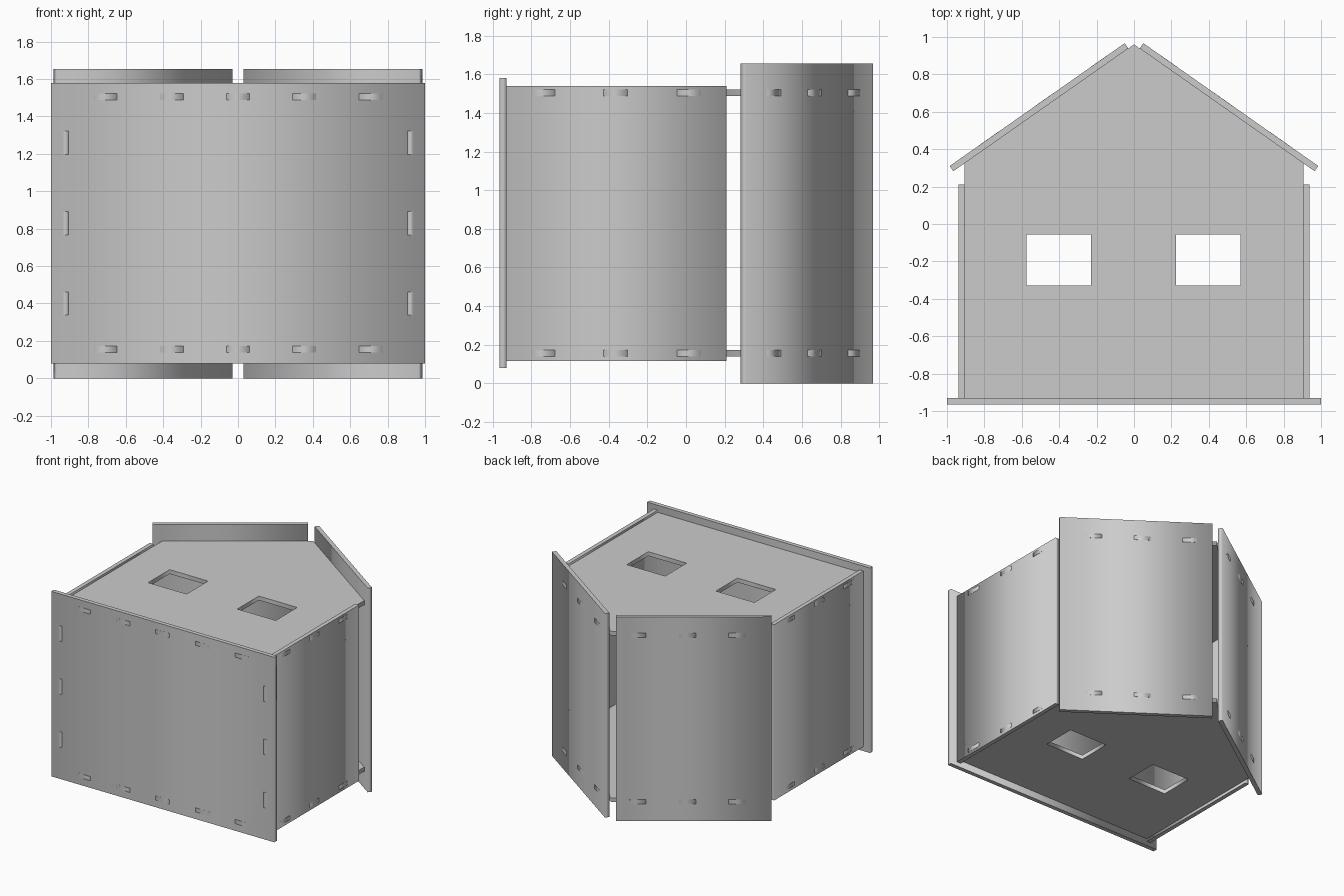
import bpy
from mathutils import Vector

cube = bpy.data.objects.get("Cube")
if cube:
    bpy.data.objects.remove(cube)

# One plain grey for every panel
GREY = (0.6, 0.6, 0.6, 1)
grey = bpy.data.materials.new("panel grey")
grey.use_nodes = True
grey.diffuse_color = GREY
grey.node_tree.nodes["Principled BSDF"].inputs["Base Color"].default_value = GREY

T = 0.034            # sheet thickness
TAB = 0.125          # tab width
PROUD = T + 0.0006   # tabs end just past the sheet they pass through


def sheet(name, loops, z0, z1):
    """Extrude an outline, with any holes, from z0 to z1."""
    curve = bpy.data.curves.new(name, "CURVE")
    curve.dimensions = "2D"
    curve.fill_mode = "BOTH"
    curve.extrude = (z1 - z0) / 2
    for loop in loops:
        spline = curve.splines.new("POLY")
        spline.points.add(len(loop) - 1)
        for point, (x, y) in zip(spline.points, loop):
            point.co = (x, y, 0, 1)
        spline.use_cyclic_u = True
    temp = bpy.data.objects.new(name + " outline", curve)
    bpy.context.collection.objects.link(temp)
    bpy.context.view_layer.update()
    mesh = bpy.data.meshes.new_from_object(
        temp.evaluated_get(bpy.context.evaluated_depsgraph_get()))
    bpy.data.objects.remove(temp)
    mesh.name = name
    mesh.materials.clear()
    mesh.materials.append(grey)
    obj = bpy.data.objects.new(name, mesh)
    obj.location.z = (z0 + z1) / 2
    bpy.context.collection.objects.link(obj)
    return obj


def rect(x0, x1, y0, y1):
    return [(x0, y0), (x1, y0), (x1, y1), (x0, y1)]


def tabbed_edge(a, b, centres):
    """Points from a towards b, with outward tabs at the given distances."""
    a, b = Vector(a), Vector(b)
    along = (b - a).normalized()
    out = Vector((along.y, -along.x)) * PROUD
    points = [a]
    for c in centres:
        s, e = a + along * (c - TAB / 2), a + along * (c + TAB / 2)
        points += [s, s + out, e + out, e]
    return points


# Gable outline: floor, wall and roof edges, half mirrored
W, FLOOR, EAVE, PEAK = 0.905, -0.93, 0.325, 0.96
right = (tabbed_edge((0, FLOOR), (W, FLOOR), (0.355, 0.71))
         + tabbed_edge((W, FLOOR), (W, EAVE), (0.19, 0.565, 0.945))
         + tabbed_edge((W, EAVE), (0, PEAK), (0.18, 0.545, 0.91)))
middle = [(-TAB / 2, FLOOR), (-TAB / 2, FLOOR - PROUD),
          (TAB / 2, FLOOR - PROUD), (TAB / 2, FLOOR)]
left = [(-x, y) for x, y in reversed(right[1:])]
outline = middle + right[1:] + [(0, PEAK)] + left
windows = [rect(-0.575, -0.23, -0.33, -0.055), rect(0.225, 0.57, -0.33, -0.055)]
for name, z in (("lower_gable_wall", 0.138), ("upper_gable_wall", 1.488)):
    sheet(name, [outline] + windows, z, z + T)

# Floor panel
sheet("floor_panel", [rect(-1, 1, FLOOR - T, FLOOR)], 0.08, 1.58)

# Side walls with floor tabs, and roof panels
slope = Vector((W, EAVE - PEAK)).normalized()
normal = Vector((-slope.y, slope.x))
top = Vector((0, PEAK)) + slope * 0.037
eave = Vector((0, PEAK)) + slope * 1.18
roof = [top, eave, eave + normal * T, top + normal * T]
for name, s in (("left", 1), ("right", -1)):
    sheet(name + "_wall", [rect(s * W, s * (W + T), FLOOR, 0.21)], 0.115, 1.54)
    for i, z in enumerate((0.4, 0.83, 1.26)):
        sheet(f"{name}_floor_tab_{i + 1}",
              [rect(s * W, s * (W + T), FLOOR - PROUD, FLOOR)],
              z - TAB / 2, z + TAB / 2)
    sheet(name + "_roof_panel", [[(s * p.x, p.y) for p in roof]], 0, 1.655)
